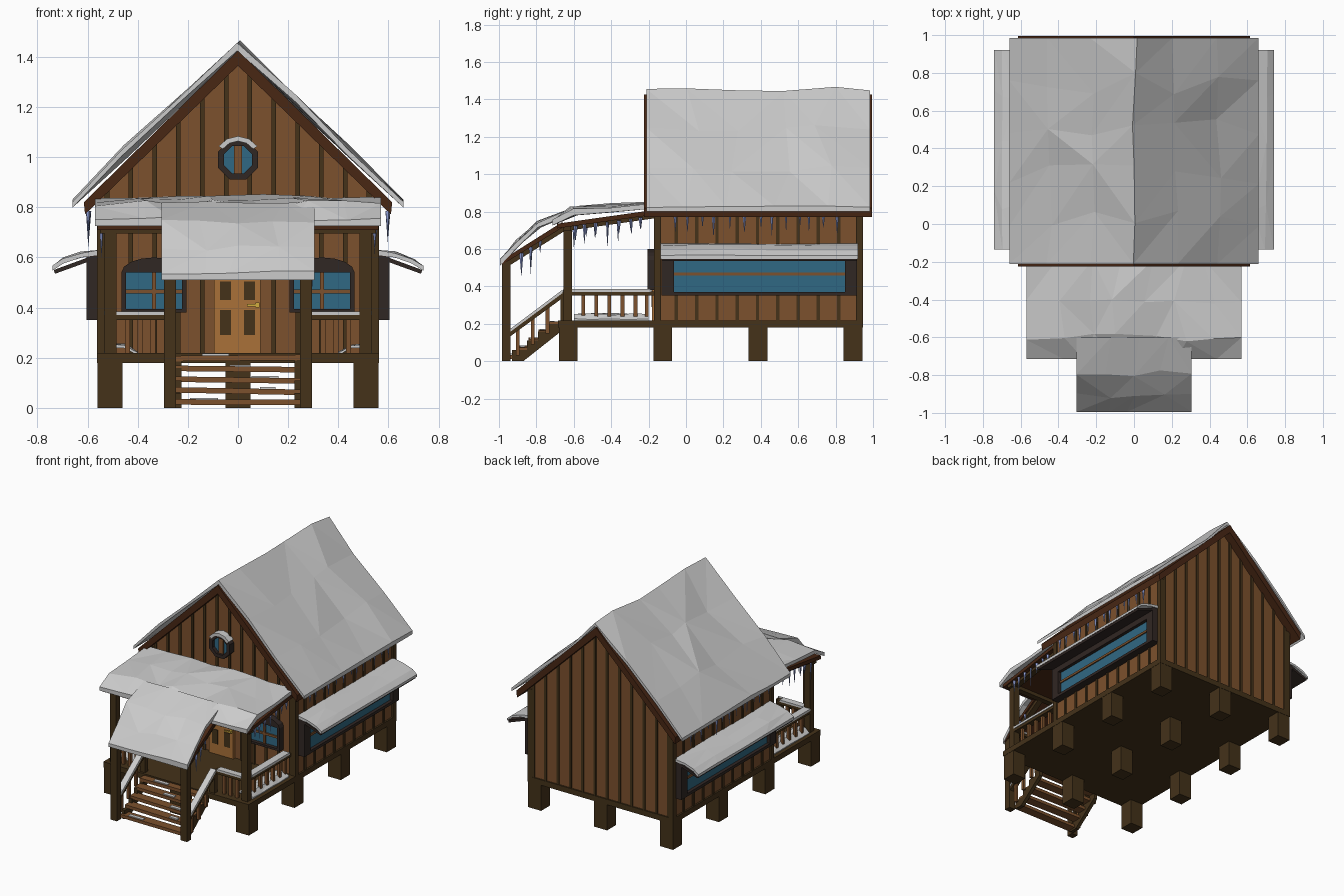
import bpy, bmesh, math, random

if "Cube" in bpy.data.objects:
    bpy.data.objects.remove(bpy.data.objects["Cube"])
random.seed(4)
R = random.uniform


def material(name, rgb):
    m = bpy.data.materials.new(name)
    m.diffuse_color = (*rgb, 1)
    m.use_nodes = True
    m.node_tree.nodes["Principled BSDF"].inputs["Base Color"].default_value = m.diffuse_color
    return m


WALL = material("plank_brown", (0.20, 0.082, 0.026))
DARK = material("beam_brown", (0.058, 0.032, 0.010))
TRIM = material("roof_brown", (0.065, 0.020, 0.007))
FRAME = material("frame_black", (0.030, 0.020, 0.017))
GLASS = material("glass_blue", (0.030, 0.14, 0.23))
DOOR = material("door_orange", (0.40, 0.165, 0.04))
BRASS = material("brass", (0.65, 0.42, 0.05))
ICE = material("ice_blue", (0.30, 0.37, 0.72))


# Each solid is (verts, faces); a part joins any number of solids
def part(name, mat, solids):
    bm = bmesh.new()
    for verts, faces in solids:
        vs = [bm.verts.new(v) for v in verts]
        for f in faces:
            bm.faces.new([vs[i] for i in f])
    bmesh.ops.recalc_face_normals(bm, faces=bm.faces)
    me = bpy.data.meshes.new(name)
    bm.to_mesh(me)
    bm.free()
    ob = bpy.data.objects.new(name, me)
    bpy.context.collection.objects.link(ob)
    if mat:
        me.materials.append(mat)
    return ob


def prism(axis, pts, a, b):
    """Extrude a profile along axis; pts are (y,z) for x and (x,z) for y."""
    n = len(pts)
    put = (lambda t, p: (t, p[0], p[1])) if axis == 'x' else (lambda t, p: (p[0], t, p[1]))
    verts = [put(t, p) for t in (a, b) for p in pts]
    faces = [range(n), range(n, 2 * n)] + [(i, (i + 1) % n, n + (i + 1) % n, n + i) for i in range(n)]
    return verts, faces


def box(x0, x1, y0, y1, z0, z1):
    return prism('y', [(x0, z0), (x1, z0), (x1, z1), (x0, z1)], y0, y1)


def both(solids):
    return solids + [([(-x, y, z) for x, y, z in v], f) for v, f in solids]


def arc(cx, cz, r0, r1, a0, a1, n, y0, y1):
    """Ring section around y, built from n straight segments."""
    out = []
    for i in range(n):
        a, b = (math.radians(a0 + (a1 - a0) * k / n) for k in (i, i + 1))
        out.append(prism('y', [(cx + r * math.cos(t), cz + r * math.sin(t))
                               for r, t in ((r0, a), (r1, a), (r1, b), (r0, b))], y0, y1))
    return out


def snow(name, axis, path, a, b, n, jit=0.02, thick=0.03):
    """Lumpy low-poly snow sheet: path swept along axis with random height."""
    m, top, low = len(path), [], []
    for i in range(n + 1):
        for j, (p, z) in enumerate(path):
            edge_i, edge_j = i in (0, n), j in (0, m - 1)
            t = a + (b - a) * i / n + (0 if edge_i else R(-.25, .25) * (b - a) / n)
            q = p + (0 if edge_j else R(-jit, jit))
            h = z + R(-jit, jit) * (0.4 if edge_j or edge_i else 1)
            place = (lambda s, u, w: (s, u, w)) if axis == 'x' else (lambda s, u, w: (u, s, w))
            top.append(place(t, q, h))
            low.append(place(t, q, z - thick))
    k = len(top)
    faces = []
    for i in range(n):
        for j in range(m - 1):
            c = [i * m + j, i * m + j + 1, (i + 1) * m + j + 1, (i + 1) * m + j]
            if R(0, 1) > .5:
                c = c[1:] + c[:1]
            faces += [(c[0], c[1], c[2]), (c[0], c[2], c[3]), [v + k for v in c]]
    rim = ([i * m for i in range(n + 1)] + [n * m + j for j in range(1, m)]
           + [i * m + m - 1 for i in range(n - 1, -1, -1)] + list(range(m - 2, 0, -1)))
    faces += [(u, v, v + k, u + k) for u, v in zip(rim, rim[1:] + rim[:1])]
    return part(name, None, [(top + low, faces)])


# Foundation: piers, floor and deck
part("piers", DARK, [box(x - .05, x + .05, y - .05, y + .05, 0, .19)
                     for x in (-.51, 0, .51) for y in (-.63, -.125, .385, .893)])
part("floor_platform", DARK, [box(-.562, .562, -.685, .945, .18, .218)])

# Cabin walls, battens and corner posts
part("cabin_walls", WALL, [prism('y', [(-.55, .2), (.55, .2), (.55, .85), (0, 1.39), (-.55, .85)], -.16, .935)])
bat = []
for i in range(-6, 6):
    x = .0475 + i * .095
    h = 1.385 - .97 * (abs(x) + .01)
    bat += [box(x - .009, x + .009, -.168, -.155, .2, h), box(x - .009, x + .009, .93, .942, .2, h)]
bat += both([box(.545, .558, -.16 + i * .1085 - .009, -.16 + i * .1085 + .009, .2, .82) for i in range(1, 10)])
bat += both([box(.53, .562, y, y + .035, .2, .83) for y in (-.17, .91)])
part("wall_battens", DARK, bat)

# Main roof and its snow
part("main_roof", TRIM, [prism('y', [(0, 1.425), (.615, .82), (.61, .772), (0, 1.365), (-.61, .772), (-.615, .82)], -.225, .995)])
snow("main_roof_snow", 'y', [(-.66, .825), (-.45, 1.03), (-.22, 1.245), (0, 1.45), (.22, 1.245), (.45, 1.03), (.66, .825)],
     -.212, .985, 5, .018, .026)

# Porch roof in two pitches with snow
part("porch_roof", TRIM, [
    prism('x', [(-.69, .71), (-.16, .785), (-.16, .81), (-.69, .735)], -.56, .56),
    prism('x', [(-.985, .515), (-.66, .715), (-.66, .745), (-.985, .54)], -.3, .3)])
part("porch_beams", DARK, [box(-.55, .55, -.655, -.615, .695, .725)] + both(
    [prism('x', [(-.65, .695), (-.16, .765), (-.16, .795), (-.65, .725)], .49, .53),
     prism('x', [(-.97, .495), (-.65, .695), (-.65, .725), (-.97, .525)], .25, .29)]))
snow("porch_snow", 'x', [(-.715, .755), (-.6, .81), (-.42, .825), (-.19, .845)], -.57, .57, 7, .022, .03)
snow("stair_roof_snow", 'x', [(-.995, .54), (-.91, .64), (-.79, .745), (-.6, .82)], -.305, .305, 4, .018, .03)

# Porch posts
part("porch_posts", DARK, both([box(.485, .532, -.655, -.61, .2, .73), box(.247, .295, -.985, -.938, 0, .53),
                                box(.25, .288, -.67, -.635, .2, .37)]))

# Railings with balusters and snow caps
rail = [box(.485, .53, -.62, -.17, .35, .372), box(.27, .5, -.655, -.615, .35, .372),
        prism('x', [(-.95, .125), (-.65, .345), (-.65, .372), (-.95, .15)], .252, .29)]
part("handrails", DARK, both(rail))
bal = [box(.498, .518, y - .01, y + .01, .21, .355) for y in (-.55, -.48, -.41, -.34, -.27, -.21)]
bal += [box(x - .01, x + .01, -.645, -.625, .21, .355) for x in (.34, .39, .44)]
for y in (-.9, -.82, -.74):
    z = .125 + (y + .95) * .733
    bal.append(box(.262, .28, y - .01, y + .01, max(0, z - .13), z + .01))
part("balusters", WALL, both(bal))
part("rail_snow", None, both([box(.482, .534, -.61, -.19, .37, .386), box(.295, .485, -.658, -.612, .37, .384),
                              prism('x', [(-.938, .158), (-.66, .364), (-.66, .382), (-.938, .174)], .25, .292)]))
for side, s in (("left", -1), ("right", 1)):
    snow("deck_snow_" + side, 'y', [(s * .535, .225), (s * .5, .25), (s * .45, .25), (s * .4, .222)], -.6, -.2, 4, .008, .012)

# Stairs
part("stair_stringers", DARK, both([prism('x', [(-.93, 0), (-.87, 0), (-.68, .15), (-.68, .2), (-.73, .2), (-.73, .16),
     (-.79, .16), (-.79, .11), (-.85, .11), (-.85, .06), (-.93, .06)], .225, .25)]))
steps, patches = [], []
for i in range(5):
    y, z, d = -.915 + i * .053, .012 + i * .044, R(-.005, .005)
    v, f = box(-.248, .248, y - .032, y + .032, z, z + .022)
    steps.append(([(a, b, c + d * a / .25) for a, b, c in v], f))
    x = R(-.2, .1)
    patches.append(box(x, x + R(.05, .12), y - .025, y, z + .015, z + .028))
part("stair_treads", WALL, steps)
part("stair_snow", None, patches)

# Door
part("door", DOOR, [box(-.095, .09, -.182, -.15, .215, .6)])
part("door_panels", DARK, [box(x - .022, x + .022, -.185, -.17, z, z + h) for x in (-.05, .045)
                           for z, h in ((.29, .1), (.43, .075), (.53, .04))])
part("door_handle", BRASS, [box(.035, .085, -.205, -.197, .405, .415), box(.07, .085, -.2, -.175, .4, .42)])

# Front windows with arched heads
c, y0, y1 = .335, -.205, -.155
head = [(c + .13 * math.cos(math.pi * i / 8), .54 + .06 * math.sin(math.pi * i / 8)) for i in range(9)]
part("front_window_frames", FRAME, both([prism('y', head, y0, y1), box(c - .13, c - .112, y0, y1, .385, .54),
                                         box(c + .112, c + .13, y0, y1, .385, .54), box(c - .13, c + .13, y0, y1, .38, .395)]))
part("front_window_glass", GLASS, both([box(c - .12, c + .12, -.18, -.155, .39, .545)]))
part("front_window_bars", WALL, both([box(c - .115, c + .115, -.19, -.175, .457, .472),
                                      box(c - .008, c + .008, -.19, -.175, .39, .54)]))

# Round gable window
part("round_window_frame", FRAME, arc(0, .99, .06, .086, 22.5, 382.5, 8, -.205, -.155))
part("round_window_glass", GLASS, arc(0, .99, .001, .066, 22.5, 382.5, 8, -.18, -.155))
part("round_window_bar", WALL, [box(-.016, .016, -.19, -.175, .928, 1.052)])
part("round_window_snow", None, arc(0, .99, .074, .094, 35, 145, 4, -.212, -.16))

# Side bay windows with awnings
part("side_window_frames", FRAME, both([
    box(.55, .605, -.13, -.065, .35, .61), box(.55, .605, .85, .915, .35, .61),
    box(.55, .605, -.07, .855, .54, .61), box(.55, .605, -.07, .855, .35, .37)]))
part("side_window_glass", GLASS, both([box(.55, .582, -.07, .855, .365, .545)]))
part("side_window_bars", WALL, both([box(.578, .59, -.068, .852, .457, .473)]))
part("awnings", FRAME, both([prism('y', [(.55, .6), (.73, .535), (.735, .55), (.55, .618)], -.13, .915)]))
for side, s in (("left", -1), ("right", 1)):
    snow("awning_snow_" + side, 'y', [(s * .74, .565), (s * .7, .594), (s * .63, .618), (s * .555, .628)], -.135, .92, 4, .007, .018)


# Icicles
def icicle(x, y, z):
    r, h = R(.007, .012), R(.06, .15)
    ring = [(x + r * math.cos(a * math.tau / 5), y + r * math.sin(a * math.tau / 5), z) for a in range(5)]
    return ring + [(x, y, z - h)], [range(5)] + [(i, (i + 1) % 5, 5) for i in range(5)]


ice = []
for s in (-1, 1):
    ice += [icicle(s * .597, -.05 + i * .072 + R(-.02, .02), .785) for i in range(13)]
    ice += [icicle(s * .545, y + R(-.01, .01), .80 + y * .13) for y in (-.6, -.54, -.48, -.42, -.36, -.3, -.25)]
    ice += [icicle(s * .293, y, 1.125 + y * .62) for y in (-.88, -.83, -.78)]
part("icicles", ICE, ice)
